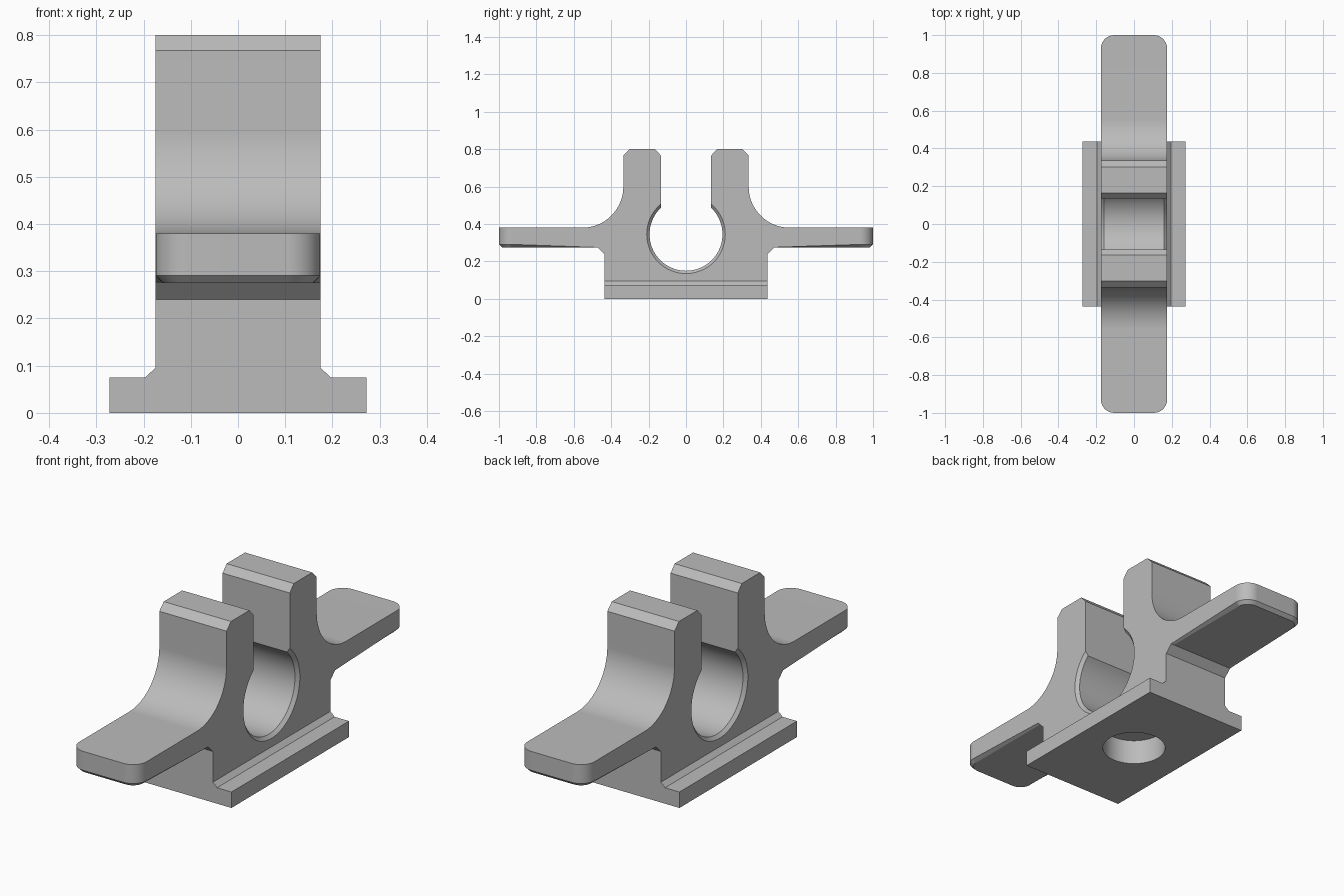
import bpy, bmesh, math
from mathutils import Matrix, Vector

if "Cube" in bpy.data.objects:
    bpy.data.objects.remove(bpy.data.objects["Cube"])

grey = bpy.data.materials.new("plain_grey")
grey.use_nodes = True
colour = (0.5, 0.5, 0.5, 1)
grey.diffuse_color = colour
grey.node_tree.nodes["Principled BSDF"].inputs["Base Color"].default_value = colour

HALF_W = 0.175            # half width of the clamp body
HALF_L = 0.437            # half length of the base
BORE_Z, BORE_R = 0.345, 0.195
WING_BOTTOM, WING_TOP = 0.275, 0.38


def make_object(name, bm, cutter=False):
    bmesh.ops.recalc_face_normals(bm, faces=bm.faces)
    mesh = bpy.data.meshes.new(name)
    bm.to_mesh(mesh)
    bm.free()
    obj = bpy.data.objects.new(name, mesh)
    bpy.context.collection.objects.link(obj)
    mesh.materials.append(grey)
    if cutter:
        obj.hide_render = True
        obj.hide_set(True)
    return obj


def prism(points, axis, half):
    """Extrude a closed profile symmetrically along x or y."""
    bm = bmesh.new()
    place = (lambda a, b: (-half, a, b)) if axis == "x" else (lambda a, b: (a, -half, b))
    face = bm.faces.new([bm.verts.new(place(a, b)) for a, b in points])
    move = bmesh.ops.extrude_face_region(bm, geom=[face])
    verts = [v for v in move["geom"] if isinstance(v, bmesh.types.BMVert)]
    offset = Vector((2 * half, 0, 0)) if axis == "x" else Vector((0, 2 * half, 0))
    bmesh.ops.translate(bm, verts=verts, vec=offset)
    return bm


def mirrored(half_profile):
    return half_profile + [(-a, b) for a, b in reversed(half_profile)]


def lathe_x(profile, segments):
    """Closed solid of revolution about the bore axis from (x, radius) pairs."""
    bm = bmesh.new()
    rings = []
    for x, r in profile:
        angles = [2 * math.pi * i / segments for i in range(segments)]
        rings.append([bm.verts.new((x, r * math.cos(a), BORE_Z + r * math.sin(a))) for a in angles])
    for one, two in zip(rings, rings[1:]):
        for i in range(segments):
            j = (i + 1) % segments
            bm.faces.new((one[i], one[j], two[j], two[i]))
    bm.faces.new(rings[0])
    bm.faces.new(rings[-1])
    return bm


# Clamp body: post, filleted shoulder and finger wing in one side profile
post_out, fillet = 0.335, 0.22
arc = []
for i in range(17):
    a = math.pi * 1.5 - math.pi / 2 * i / 16
    arc.append((post_out + fillet + fillet * math.cos(a), WING_TOP + fillet + fillet * math.sin(a)))
half_side = [(HALF_L, 0.095), (HALF_L, 0.24), (HALF_L + 0.035, WING_BOTTOM),
             (1, WING_BOTTOM), (1, WING_TOP)] + arc
half_side += [(post_out, 0.767), (0.302, 0.8), (0.165, 0.8), (0.135, 0.767), (0.135, 0.6)]
bm = prism(mirrored(half_side), "x", HALF_W)

# Round the wing tips in plan
tips = [e for e in bm.edges if all(abs(v.co.y) > 0.99 for v in e.verts)
        and abs(e.verts[0].co.z - e.verts[1].co.z) > 0.05]
bmesh.ops.bevel(bm, geom=tips, offset=0.07, segments=8, profile=0.5, affect="EDGES")
# Chamfer the underside rim of each wing
rim = [e for e in bm.edges if all(abs(v.co.z - WING_BOTTOM) < 1e-4 for v in e.verts)
       and not all(abs(v.co.y) < HALF_L + 0.04 for v in e.verts)]
bmesh.ops.bevel(bm, geom=rim, offset=0.016, segments=1, affect="EDGES")
body = make_object("clamp_body", bm)

# Flanged base with small fillet chamfers
base_profile = mirrored([(0.272, 0), (0.272, 0.075), (0.197, 0.075), (HALF_W, 0.095)])
base = make_object("base_flange", prism(base_profile, "y", HALF_L))

# Cutters: chamfered bore, entry slot and blind hole beneath
bore = make_object("bore_cutter", lathe_x(
    [(-0.2, 0.235), (-0.16, BORE_R), (0.16, BORE_R), (0.2, 0.235)], 96), True)
slot = make_object("slot_cutter", prism(
    mirrored([(0.135, BORE_Z), (0.135, 0.7)]), "x", 0.3), True)
bm = bmesh.new()
bmesh.ops.create_cone(bm, cap_ends=True, segments=64, radius1=0.142, radius2=0.142, depth=0.24,
                      matrix=Matrix.Identity(4))
hole = make_object("hole_cutter", bm, True)

for obj, cutters in ((body, (bore, slot, hole)), (base, (hole,))):
    bpy.ops.object.select_all(action="DESELECT")
    bpy.context.view_layer.objects.active = obj
    obj.select_set(True)
    for cutter in cutters:
        mod = obj.modifiers.new("cut", "BOOLEAN")
        mod.operation, mod.solver, mod.object = "DIFFERENCE", "EXACT", cutter
        bpy.ops.object.modifier_apply(modifier=mod.name)
    bpy.ops.object.shade_smooth_by_angle(angle=math.radians(25))
    weighted = obj.modifiers.new("flat_faces", "WEIGHTED_NORMAL")
    weighted.keep_sharp = True

for cutter in (bore, slot, hole):
    bpy.data.objects.remove(cutter)
